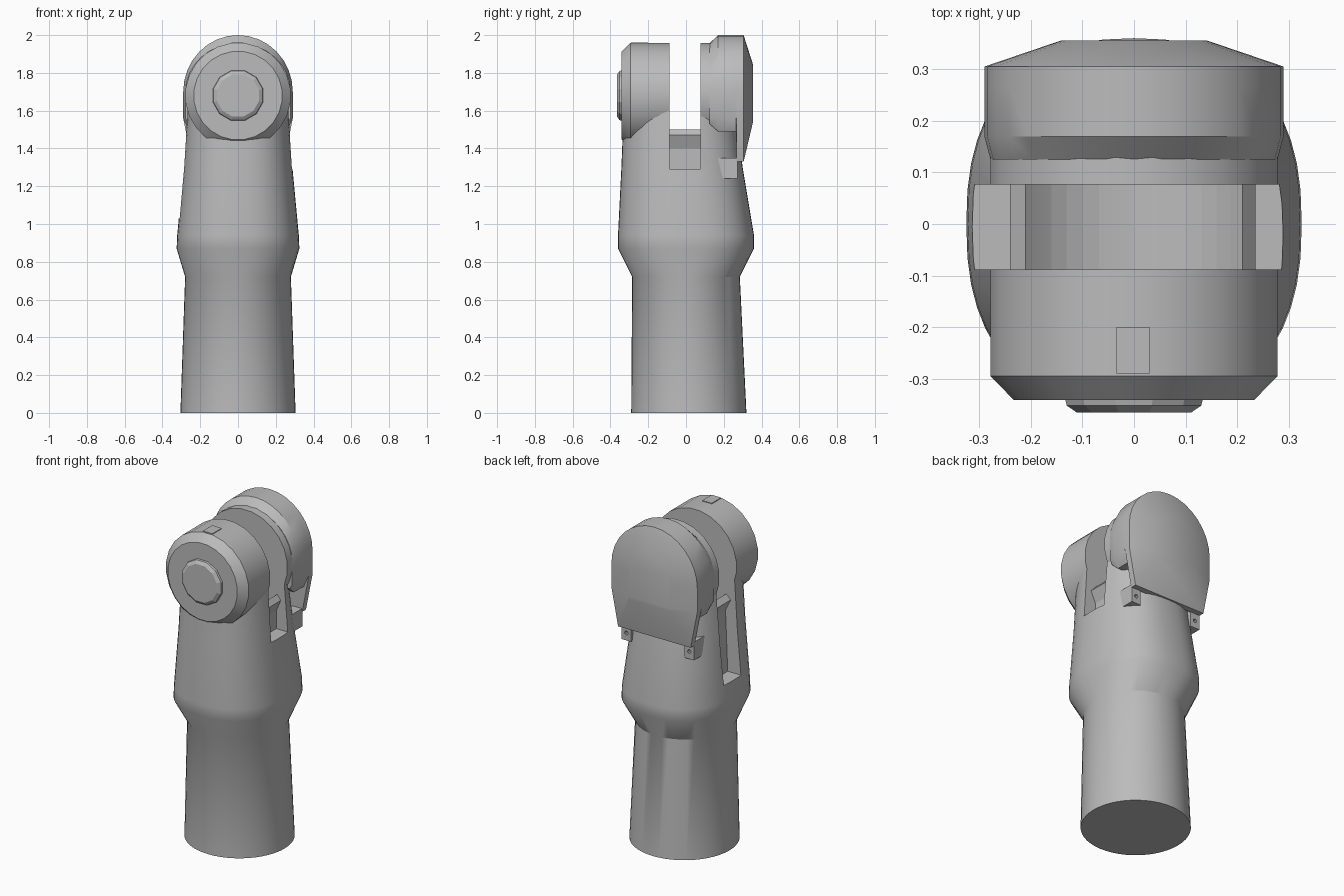
import bpy, bmesh
from math import pi, sin, cos, copysign

cube = bpy.data.objects.get("Cube")
if cube:
    bpy.data.objects.remove(cube)

grey = bpy.data.materials.new("light grey")
grey.use_nodes = True
grey.diffuse_color = (0.5, 0.5, 0.5, 1)
grey.node_tree.nodes["Principled BSDF"].inputs["Base Color"].default_value = (0.5, 0.5, 0.5, 1)


def loft(name, rings, smooth=30):
    """Skin a list of equally long point rings and cap both ends."""
    bm = bmesh.new()
    loops = [[bm.verts.new(p) for p in ring] for ring in rings]
    n = len(loops[0])
    for a, b in zip(loops, loops[1:]):
        for i in range(n):
            j = (i + 1) % n
            bm.faces.new((a[i], a[j], b[j], b[i]))
    bm.faces.new(loops[0])
    bm.faces.new(loops[-1])
    bmesh.ops.recalc_face_normals(bm, faces=bm.faces)
    mesh = bpy.data.meshes.new(name)
    bm.to_mesh(mesh)
    bm.free()
    mesh.materials.append(grey)
    obj = bpy.data.objects.new(name, mesh)
    bpy.context.collection.objects.link(obj)
    if smooth:
        shade(obj, smooth)
    return obj


def shade(obj, degrees):
    bpy.ops.object.select_all(action="DESELECT")
    obj.select_set(True)
    bpy.context.view_layer.objects.active = obj
    bpy.ops.object.shade_smooth_by_angle(angle=degrees * pi / 180)


def prism(name, profile, y0, y1, smooth=0):
    """Extrude an x-z profile along y."""
    return loft(name, [[(x, y, z) for x, z in profile] for y in (y0, y1)], smooth)


def cut(obj, cutter):
    mod = obj.modifiers.new("cut", "BOOLEAN")
    mod.operation = "DIFFERENCE"
    mod.solver = "EXACT"
    mod.object = cutter
    cutter.hide_render = True
    bpy.ops.object.select_all(action="DESELECT")
    bpy.context.view_layer.objects.active = obj
    obj.select_set(True)
    bpy.ops.object.modifier_apply(modifier=mod.name)
    bpy.data.objects.remove(cutter)


def oval(z, half_x, front, back, power, n=48):
    """Horizontal superellipse ring between front and back."""
    mid, half_y = (front + back) / 2, (back - front) / 2
    ring = []
    for i in range(n):
        c, s = cos(2 * pi * i / n), sin(2 * pi * i / n)
        ring.append((copysign(abs(c) ** (2 / power), c) * half_x,
                     mid + copysign(abs(s) ** (2 / power), s) * half_y, z))
    return ring


PIVOT = 1.68


def disc(y, r, n=24):
    return [(r * cos(2 * pi * (i + .5) / n), y, PIVOT + r * sin(2 * pi * (i + .5) / n))
            for i in range(n)]


# Sleeve and shoulder, rising into the fork
body = loft("arm_body", [
    oval(0, .305, -.29, .32, 2),
    oval(.72, .28, -.285, .285, 2),
    oval(.87, .325, -.36, .36, 2.4),
    oval(.94, .322, -.36, .36, 2.4),
    oval(1.3, .288, -.342, .3, 2.4),
    oval(1.6, .268, -.33, .26, 2.4)])

# Fork slot with a dished seat, lipped edges and a deeper pocket on the -x side
seat = [(.277 * cos(a), PIVOT + .277 * sin(a))
        for a in [pi * (1.225 + .55 * i / 14) for i in range(15)]]
slot = [(-.5, 1.03), (-.22, 1.03), (-.205, 1.4), (-.24, 1.47)] + seat + [
    (.235, 1.47), (.205, 1.4), (.205, 1.29), (.5, 1.29), (.5, 2.2), (-.5, 2.2)]
cut(body, prism("slot_cutter", slot, -.088, .077))
shade(body, 30)

# Front knuckle with chamfer, pivot boss and top key
loft("front_knuckle", [disc(-.088, .28), disc(-.295, .28), disc(-.341, .235)])
loft("pivot_boss", [disc(-.33, .14, 12), disc(-.352, .135, 12), disc(-.365, .115, 12)], 0)
prism("top_key", [(-.034, 1.95), (.03, 1.95), (.03, 1.962), (-.034, 1.962)], -.29, -.2)

# Back knuckle disc
loft("back_knuckle", [disc(.077, .28), disc(.14, .28)])


def cover_ring(y, w, top, bottom, corner):
    """Arched outline: round top, straight sides, tucked bottom corners."""
    ring = [(w * cos(pi * i / 16), y, 1.7 + (top - 1.7) * sin(pi * i / 16)) for i in range(17)]
    return ring + [(-w, y, 1.56), (-corner, y, bottom), (corner, y, bottom), (w, y, 1.56)]


# Domed back cover with a skirt hanging at the rear
loft("back_cover", [
    cover_ring(.125, .278, 1.957, 1.53, .262),
    cover_ring(.17, .29, 2, 1.49, .258),
    cover_ring(.265, .29, 2, 1.49, .258),
    cover_ring(.268, .29, 2, 1.33, .245),
    cover_ring(.305, .29, 2, 1.33, .245),
    cover_ring(.356, .14, 1.84, 1.545, .14)], 25)

# Screw tabs under the cover
for side, label in ((1, "left"), (-1, "right")):
    x = .212 * side
    tab = prism("screw_tab_" + label, [(x - .032, 1.24), (x + .032, 1.24),
                                       (x + .032, 1.35), (x - .032, 1.35)], .16, .272)
    hole = [(x + .012 * cos(pi * i / 4), 1.285 + .012 * sin(pi * i / 4)) for i in range(8)]
    cut(tab, prism("hole_cutter", hole, .24, .3))
